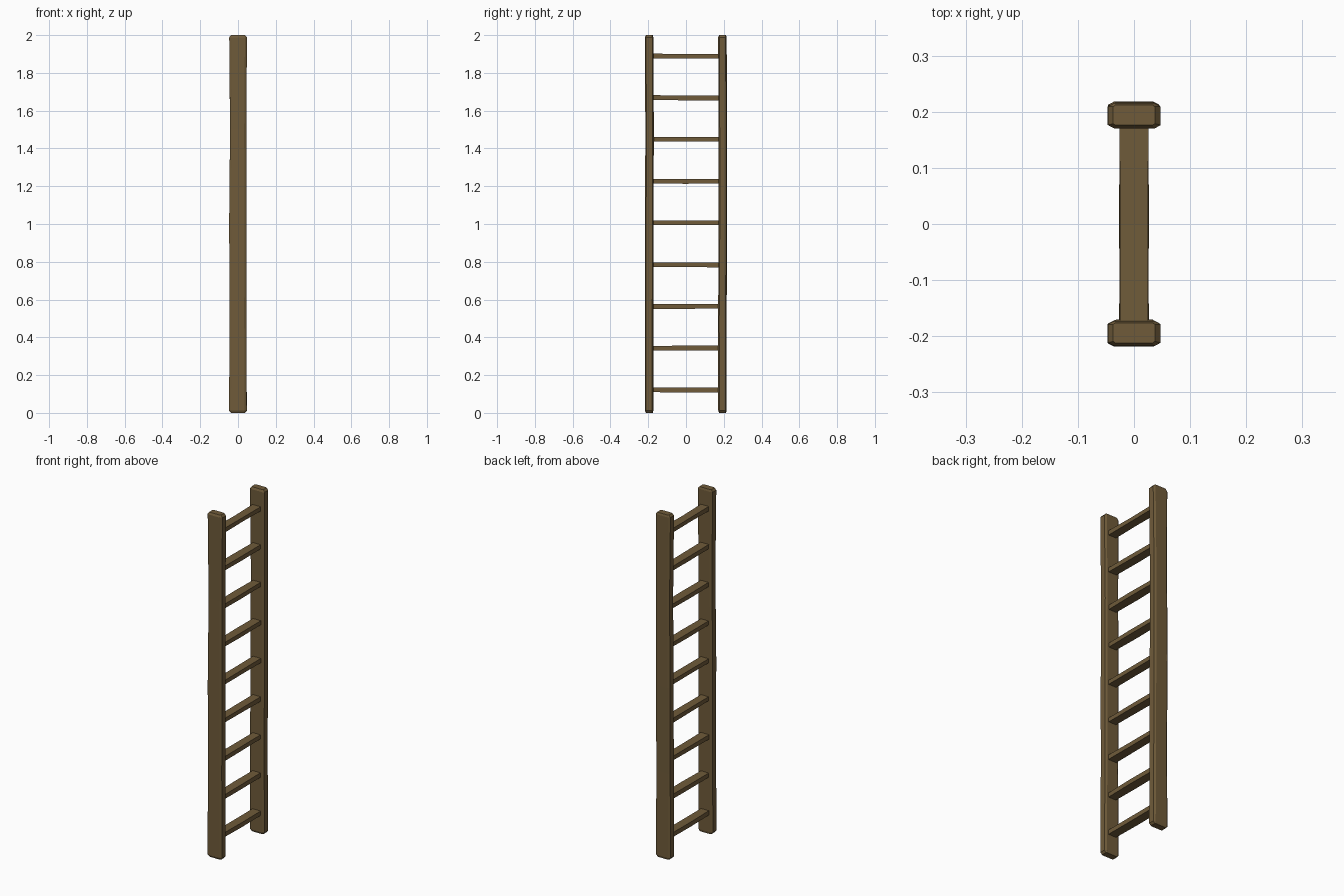
import bpy, bmesh, random

if "Cube" in bpy.data.objects:
    bpy.data.objects.remove(bpy.data.objects["Cube"])

random.seed(4)

wood = bpy.data.materials.new("brown_wood")
wood.diffuse_color = (0.16, 0.105, 0.042, 1)
wood.use_nodes = True
wood.node_tree.nodes["Principled BSDF"].inputs["Base Color"].default_value = wood.diffuse_color


def loft(name, rings):
    """Skin a closed solid through a list of equally sized vertex rings."""
    bm = bmesh.new()
    loops = [[bm.verts.new(p) for p in ring] for ring in rings]
    n = len(loops[0])
    for a, b in zip(loops, loops[1:]):
        for i in range(n):
            j = (i + 1) % n
            bm.faces.new((a[i], a[j], b[j], b[i]))
    bm.faces.new(loops[0][::-1])
    bm.faces.new(loops[-1])
    bmesh.ops.recalc_face_normals(bm, faces=bm.faces)
    mesh = bpy.data.meshes.new(name)
    bm.to_mesh(mesh)
    bm.free()
    mesh.materials.append(wood)
    obj = bpy.data.objects.new(name, mesh)
    bpy.context.collection.objects.link(obj)
    return obj


def octagon(cx, cy, z, hx, hy, bx, by):
    """Rectangle with chamfered corners, lying flat at height z."""
    pts = [(hx, -hy + by), (hx, hy - by), (hx - bx, hy), (-hx + bx, hy),
           (-hx, hy - by), (-hx, -hy + by), (-hx + bx, -hy), (hx - bx, -hy)]
    return [(cx + x, cy + y, z) for x, y in pts]


def wobble(amount):
    return random.uniform(-amount, amount)


# Side rails: chamfered planks, slightly uneven along their length
RAIL_Z = [0.012, 0.5, 1.0, 1.5, 1.988]
HALF_X = [0.047, 0.044, 0.046, 0.043, 0.047]
for name, cy in (("left_rail", -0.194), ("right_rail", 0.194)):
    rings = [octagon(0, cy, 0, 0.037, 0.018, 0.004, 0.003)]
    for z, hx in zip(RAIL_Z, HALF_X):
        rings.append(octagon(wobble(0.001), cy + wobble(0.002), z,
                             hx, 0.0225, 0.011, 0.006))
    rings.append(octagon(0, cy, 2.0, 0.037, 0.018, 0.004, 0.003))
    loft(name, rings)

# Rungs: flat bars with a slightly uneven middle, ends set into the rails
for k in range(9):
    z0 = 0.122 + 0.2209 * k
    rings = []
    for y in (-0.19, 0.0, 0.19):
        hx, hz = 0.0255 + wobble(0.0015), 0.0125 + wobble(0.001)
        zc = z0 + wobble(0.0015)
        rings.append([(-hx, y, zc - hz), (hx, y, zc - hz),
                      (hx, y, zc + hz), (-hx, y, zc + hz)])
    loft(f"rung_{k + 1}", rings)
